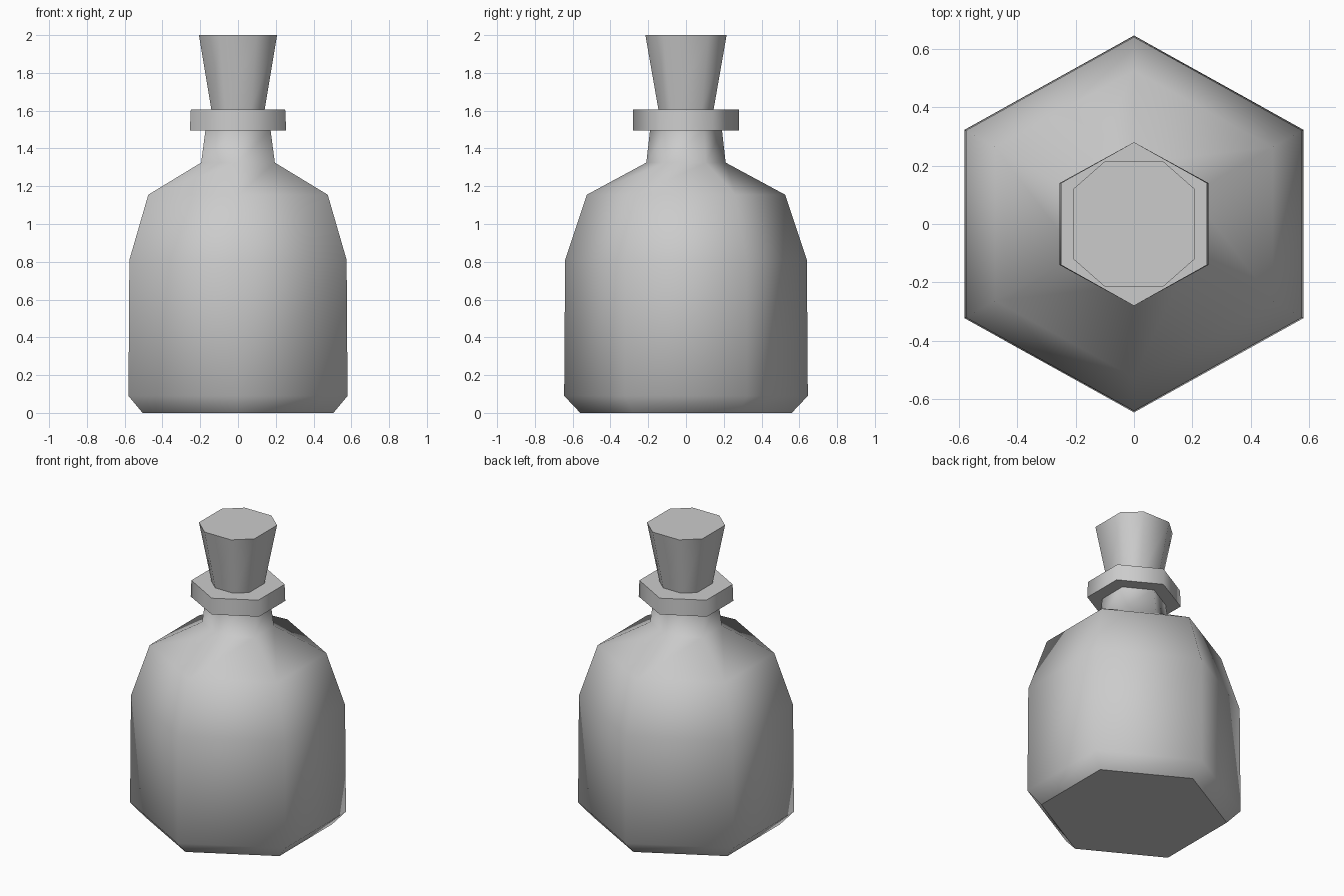
import bpy, bmesh

cube = bpy.data.objects.get("Cube")
if cube:
    bpy.data.objects.remove(cube)

grey = bpy.data.materials.new("plain grey")
grey.use_nodes = True
grey.diffuse_color = (0.6, 0.6, 0.6, 1)
grey.node_tree.nodes["Principled BSDF"].inputs["Base Color"].default_value = grey.diffuse_color


def hexagon(x, y):
    """Six-sided outline with points on the y axis."""
    return [(x, -y / 2), (x, y / 2), (0, y), (-x, y / 2), (-x, -y / 2), (0, -y)]


def octagon(x, y):
    """Eight-sided outline with flats facing the axes."""
    a, b = x * 0.48, y * 0.56
    return [(x, -b), (x, b), (a, y), (-a, y), (-x, b), (-x, -b), (-a, -y), (a, -y)]


def loft(name, outline, profile):
    """Skin an outline through (x size, y size, height) rows; smooth sides, flat caps."""
    bm = bmesh.new()
    rings = [[bm.verts.new((px, py, z)) for px, py in outline(x, y)] for x, y, z in profile]
    for low, high in zip(rings, rings[1:]):
        n = len(low)
        for i in range(n):
            j = (i + 1) % n
            bm.faces.new((low[i], low[j], high[j], high[i])).smooth = True
    bm.faces.new(rings[0][::-1])
    bm.faces.new(rings[-1])
    mesh = bpy.data.meshes.new(name)
    bm.to_mesh(mesh)
    bm.free()
    mesh.materials.append(grey)
    obj = bpy.data.objects.new(name, mesh)
    bpy.context.collection.objects.link(obj)
    return obj


# Bottle: chamfered foot, straight wall, shoulder and tapering neck
loft("bottle_body", hexagon, [
    (0.505, 0.56, 0), (0.58, 0.645, 0.09), (0.575, 0.64, 0.81),
    (0.475, 0.525, 1.155), (0.195, 0.21, 1.325), (0.172, 0.19, 1.5)])

# Rim around the mouth
loft("bottle_rim", hexagon, [(0.255, 0.28, 1.495), (0.25, 0.28, 1.605)])

# Flared stopper
loft("stopper", octagon, [(0.14, 0.145, 1.6), (0.207, 0.215, 2)])
